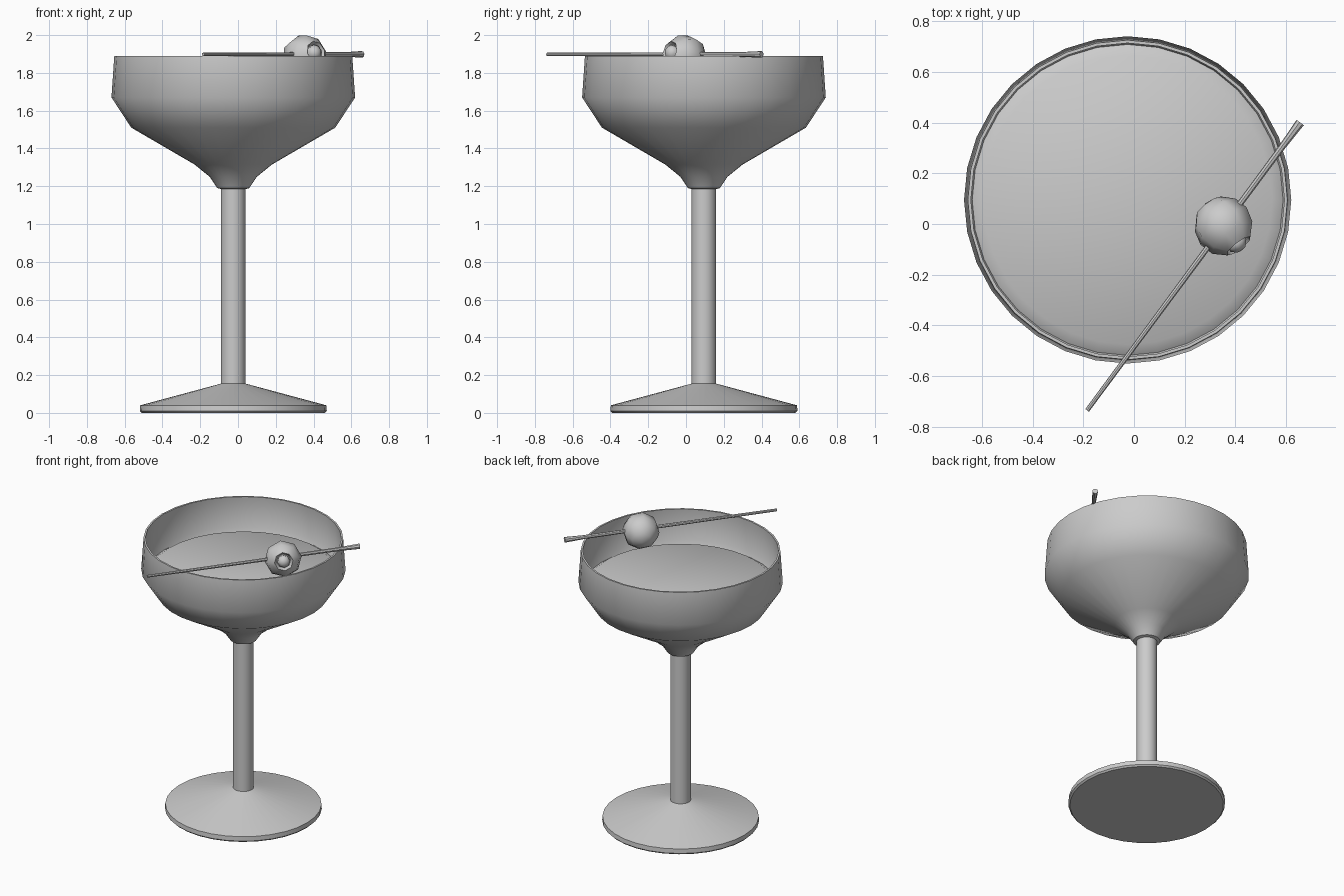
import bpy, bmesh, math
from mathutils import Vector

if "Cube" in bpy.data.objects:
    bpy.data.objects.remove(bpy.data.objects["Cube"])

CENTRE = Vector((-0.025, 0.095, 0))


def lathe(name, profile, segments, origin, axis=(0, 0, 1), angle=30):
    """Revolve (radius, height) points around an axis; radius 0 makes a pole."""
    bm = bmesh.new()
    rot = Vector((0, 0, 1)).rotation_difference(Vector(axis).normalized())
    rings = []
    for r, h in profile:
        count = segments if r > 0 else 1
        rings.append([bm.verts.new(Vector(origin) + rot @ Vector((
            r * math.cos(2 * math.pi * i / segments),
            r * math.sin(2 * math.pi * i / segments), h))) for i in range(count)])
    for a, b in zip(rings, rings[1:]):
        for i in range(segments):
            j = (i + 1) % segments
            quad = [a[i % len(a)], a[j % len(a)], b[j % len(b)], b[i % len(b)]]
            bm.faces.new(list(dict.fromkeys(quad)))
    bmesh.ops.recalc_face_normals(bm, faces=bm.faces)
    mesh = bpy.data.meshes.new(name)
    bm.to_mesh(mesh)
    bm.free()
    obj = bpy.data.objects.new(name, mesh)
    bpy.context.collection.objects.link(obj)
    bpy.ops.object.select_all(action='DESELECT')
    obj.select_set(True)
    bpy.context.view_layer.objects.active = obj
    bpy.ops.object.shade_smooth_by_angle(angle=math.radians(angle))
    return obj


# Glass: foot, stem, collar, outer bowl, rim, inner bowl
lathe("glass", [
    (0, 0), (0.485, 0), (0.495, 0.01), (0.493, 0.04), (0.065, 0.155),
    (0.065, 1.185), (0.085, 1.19), (0.125, 1.25), (0.205, 1.315),
    (0.54, 1.51), (0.645, 1.67), (0.63, 1.89), (0.618, 1.89),
    (0.632, 1.67), (0.53, 1.52), (0.20, 1.33), (0, 1.26)],
    32, CENTRE, angle=40)

# Drink: flat top with a rounded edge, filling the bowl
lathe("drink", [
    (0, 1.275), (0.195, 1.335), (0.522, 1.525), (0.615, 1.64),
    (0.57, 1.67), (0, 1.67)], 32, CENTRE, angle=50)

# Cocktail stick resting across the rim, flared at one end
start, end = Vector((-0.185, -0.735, 1.898)), Vector((0.655, 0.40, 1.898))
length = (end - start).length
lathe("cocktail_stick", [
    (0, 0), (0.009, 0), (0.013, length - 0.12), (0.018, length), (0, length)],
    8, start, end - start)

# Olive with an open end, and its pimento filling
olive_pos, olive_axis = (0.353, -0.008, 1.886), (0.59, -0.77, 0.25)
R = 0.118
olive = [(0, -R)]
olive += [(R * math.sin(a), -R * math.cos(a)) for a in
          (math.radians(d) for d in (32, 62, 90, 120, 150))]
olive += [(0.045, 0.07), (0, 0.07)]
lathe("olive", olive, 8, olive_pos, olive_axis, angle=50)
lathe("pimento", [(0, 0.06), (0.04, 0.065), (0.04, 0.1), (0.022, 0.118), (0, 0.122)],
      8, olive_pos, olive_axis, angle=60)
